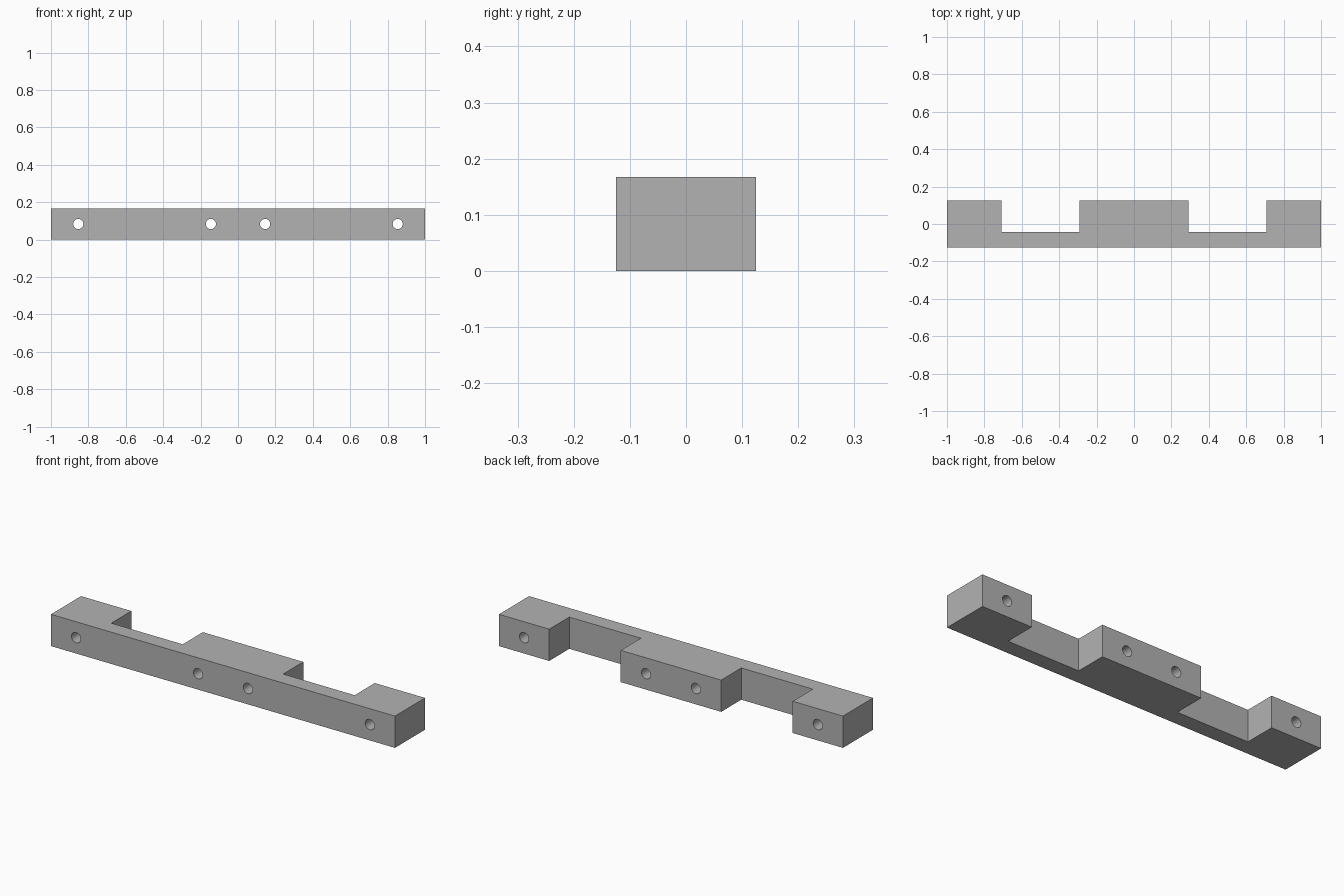
import bpy
import bmesh
import math
from mathutils import Matrix

cube = bpy.data.objects.get("Cube")
if cube:
    bpy.data.objects.remove(cube, do_unlink=True)

HEIGHT = 0.167
BACK, FRONT, LEDGE = 0.125, -0.125, -0.042
NOTCH_IN, NOTCH_OUT = 0.292, 0.708
HOLE_X = (0.145, 0.854)
HOLE_RADIUS = 0.027

grey = bpy.data.materials.new("plain grey")
grey.use_nodes = True
colour = (0.45, 0.45, 0.45, 1)
grey.diffuse_color = colour
grey.node_tree.nodes["Principled BSDF"].inputs["Base Color"].default_value = colour


def add_object(name, bm):
    bmesh.ops.recalc_face_normals(bm, faces=bm.faces)
    mesh = bpy.data.meshes.new(name)
    bm.to_mesh(mesh)
    bm.free()
    mesh.materials.append(grey)
    obj = bpy.data.objects.new(name, mesh)
    bpy.context.collection.objects.link(obj)
    return obj


# Notched bar: half outline mirrored across x, then extruded upward
half = [(1, FRONT), (1, BACK), (NOTCH_OUT, BACK), (NOTCH_OUT, LEDGE),
        (NOTCH_IN, LEDGE), (NOTCH_IN, BACK)]
outline = half + [(-x, y) for x, y in reversed(half)]
bm = bmesh.new()
base = bm.faces.new([bm.verts.new((x, y, 0)) for x, y in outline])
top = bmesh.ops.extrude_face_region(bm, geom=[base], use_keep_orig=True)
moved = [v for v in top["geom"] if isinstance(v, bmesh.types.BMVert)]
bmesh.ops.translate(bm, verts=moved, vec=(0, 0, HEIGHT))
bar = add_object("notched_bar", bm)

# Round cutters for the four through holes
bm = bmesh.new()
turn = Matrix.Rotation(math.pi / 2, 4, "X")
for x in HOLE_X:
    for side in (-1, 1):
        place = Matrix.Translation((side * x, 0, HEIGHT / 2))
        bmesh.ops.create_cone(bm, cap_ends=True, segments=32, depth=0.5,
                              radius1=HOLE_RADIUS, radius2=HOLE_RADIUS,
                              matrix=place @ turn)
cutter = add_object("hole_cutter", bm)
cutter.hide_render = True

# Drill the holes and apply the result
drill = bar.modifiers.new("drill", "BOOLEAN")
drill.operation = "DIFFERENCE"
drill.solver = "EXACT"
drill.object = cutter
bpy.context.view_layer.objects.active = bar
bar.select_set(True)
bpy.ops.object.modifier_apply(modifier=drill.name)
bpy.data.objects.remove(cutter, do_unlink=True)

# Smooth hole walls, crisp block edges
bpy.ops.object.shade_smooth_by_angle(angle=math.radians(30))
